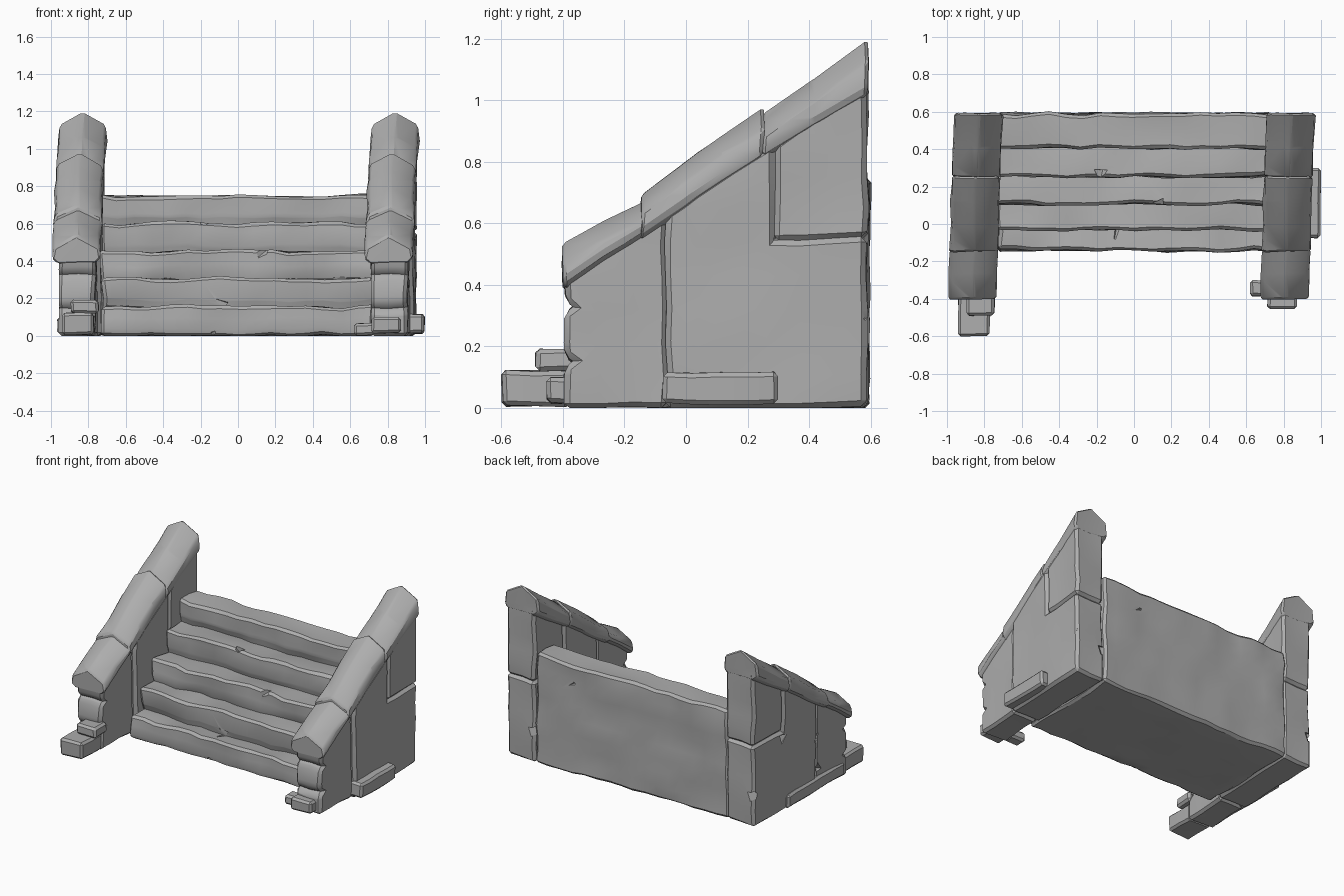
import bpy, bmesh
from math import radians
from mathutils import Vector, noise

cube = bpy.data.objects.get("Cube")
if cube:
    bpy.data.objects.remove(cube, do_unlink=True)

stone_mat = bpy.data.materials.new("grey_stone")
stone_mat.use_nodes = True
GREY = (0.42, 0.42, 0.42, 1)
stone_mat.diffuse_color = GREY
stone_mat.node_tree.nodes["Principled BSDF"].inputs["Base Color"].default_value = GREY

SKEW = 0.035      # side walls drift sideways toward the back
SPACING = 1.67    # distance between the two side walls


def weather(bm, bevel, cell, rough):
    """Chip the convex edges, slice into cells and push the surface about."""
    bmesh.ops.recalc_face_normals(bm, faces=bm.faces)
    sharp = [e for e in bm.edges if e.is_convex and e.calc_face_angle(0) > radians(25)]
    bmesh.ops.bevel(bm, geom=sharp, offset=bevel, segments=1, affect='EDGES', clamp_overlap=True)
    for axis in range(3):
        normal = Vector([float(i == axis) for i in range(3)])
        values = [v.co[axis] for v in bm.verts]
        low, high = min(values), max(values)
        count = int((high - low) / cell)
        for i in range(1, count):
            cut = normal * (low + (high - low) * i / count)
            bmesh.ops.bisect_plane(bm, geom=bm.verts[:] + bm.edges[:] + bm.faces[:],
                                   plane_co=cut, plane_no=normal, dist=0.0005)
    for v in bm.verts:
        v.co += noise.noise_vector(v.co * 6) * rough
        v.co.z = max(v.co.z, 0)


def chip(obj, spots):
    """Knock small angular pieces out of a stone."""
    for spot in spots:
        bpy.ops.mesh.primitive_cone_add(vertices=4, radius1=0.045, depth=0.06, location=spot,
                                        rotation=(spot[0] * 9, spot[1] * 7, spot[2] * 5))
        cutter = bpy.context.object
        cutter.hide_render = True
        mod = obj.modifiers.new("chip", 'BOOLEAN')
        mod.operation, mod.object = 'DIFFERENCE', cutter
        bpy.context.view_layer.objects.active = obj
        bpy.ops.object.modifier_apply(modifier=mod.name)
        bpy.data.objects.remove(cutter, do_unlink=True)


def finish(bm, name, bevel, cell, rough, chips=()):
    weather(bm, bevel, cell, rough)
    mesh = bpy.data.meshes.new(name)
    bm.to_mesh(mesh)
    bm.free()
    mesh.materials.append(stone_mat)
    obj = bpy.data.objects.new(name, mesh)
    bpy.context.collection.objects.link(obj)
    chip(obj, chips)
    bpy.ops.object.select_all(action='DESELECT')
    obj.select_set(True)
    bpy.context.view_layer.objects.active = obj
    bpy.ops.object.shade_smooth_by_angle(angle=radians(28))
    return obj


def loft(sections):
    """Closed solid through matching rings of points."""
    bm = bmesh.new()
    rings = [[bm.verts.new(p) for p in s] for s in sections]
    n = len(rings[0])
    for a, b in zip(rings, rings[1:]):
        for i in range(n):
            bm.faces.new((a[i], a[(i + 1) % n], b[(i + 1) % n], b[i]))
    bm.faces.new(rings[0])
    bm.faces.new(rings[-1])
    return bm


def slab(name, profile, x0, x1, bevel=0.018, cell=0.1, rough=0.012, skew=0.0, chips=()):
    """Extrude a (y, z) profile from x0 to x1."""
    bm = loft([[(x + skew * (y + 0.4), y, z) for y, z in profile] for x in (x0, x1)])
    return finish(bm, name, bevel, cell, rough, chips)


def block(name, x0, x1, y0, y1, z0, z1):
    return slab(name, [(y0, z0), (y1, z0), (y1, z1), (y0, z1)], x0, x1,
                bevel=0.014, cell=0.08, rough=0.008)


# Flight of five steps with a slight undercut below each nose
fronts = [-0.145, -0.03, 0.105, 0.25, 0.405]
tops = [0.16, 0.31, 0.455, 0.605, 0.75]
stairs = [(0.59, 0.0)]
base = 0.0
for y, z in zip(fronts, tops):
    stairs += [(y + 0.012, base), (y, base + 0.04), (y, z)]
    base = z - 0.008
stairs.append((0.59, tops[-1]))
slab("steps", stairs, -0.73, 0.73, bevel=0.016, cell=0.09, rough=0.02,
     chips=[(-0.1, -0.04, 0.18), (0.14, 0.115, 0.455), (-0.18, 0.26, 0.605),
            (0.45, 0.6, 0.62), (-0.13, -0.14, 0.01)])

# Side wall stones
wall = []
wall.append(slab("wall_front_stone",
                 [(-0.06, 0.0), (-0.06, 0.64), (-0.395, 0.44), (-0.395, 0.35), (-0.37, 0.33),
                  (-0.395, 0.31), (-0.395, 0.17), (-0.37, 0.15), (-0.395, 0.13), (-0.395, 0.0)],
                 -0.96, -0.765, skew=SKEW,
                 chips=[(-0.95, -0.06, 0.36), (-0.95, -0.08, 0.15)]))
wall.append(slab("wall_main_stone",
                 [(-0.065, 0.0), (0.59, 0.0), (0.59, 0.555), (0.29, 0.55), (0.29, 0.87),
                  (-0.065, 0.63)], -0.968, -0.748, skew=SKEW,
                 chips=[(-0.945, -0.05, 0.36), (-0.945, 0.285, 0.51),
                        (-0.93, 0.6, 0.22), (-0.72, 0.6, 0.3)]))
wall.append(slab("wall_upper_stone",
                 [(0.288, 0.548), (0.59, 0.553), (0.59, 1.06), (0.288, 0.86)],
                 -0.965, -0.75, skew=SKEW))


# Sloping ridged coping stones
def coping(name, y0, low0, top0, y1, low1, top1):
    sections = []
    for y, low, top in ((y0, low0, top0), (y1, low1, top1)):
        ring = [(-0.965, low), (-1.0, low + 0.03), (-0.988, top - 0.065), (-0.87, top),
                (-0.745, top - 0.065), (-0.735, low + 0.03), (-0.765, low)]
        sections.append([(x + SKEW * (y + 0.4), y, z) for x, z in ring])
    return finish(loft(sections), name, 0.012, 0.12, 0.012)


wall.append(coping("coping_lower", -0.4, 0.385, 0.54, -0.135, 0.555, 0.685))
wall.append(coping("coping_middle", -0.15, 0.54, 0.705, 0.255, 0.81, 0.98))
wall.append(coping("coping_upper", 0.25, 0.805, 0.955, 0.592, 1.01, 1.2))

# Repeat the wall on the other side
for part in wall:
    twin = part.copy()
    twin.name = "left_" + part.name
    part.name = "right_" + part.name
    twin.location.x = SPACING
    bpy.context.collection.objects.link(twin)

# Loose stones around the foot of the walls
block("right_foot_stone", -0.94, -0.77, -0.6, -0.38, 0.005, 0.12)
block("right_top_foot_stone", -0.89, -0.745, -0.485, -0.36, 0.12, 0.19)
block("right_ledge_stone", -0.965, -0.9, -0.36, 0.26, 0.01, 0.1)
block("left_foot_stone", 0.715, 0.87, -0.455, -0.36, 0.015, 0.1)
block("left_inner_foot_stone", 0.62, 0.73, -0.385, -0.3, 0.005, 0.07)
block("left_side_stone", 0.9, 0.998, -0.075, 0.3, 0.015, 0.115)
